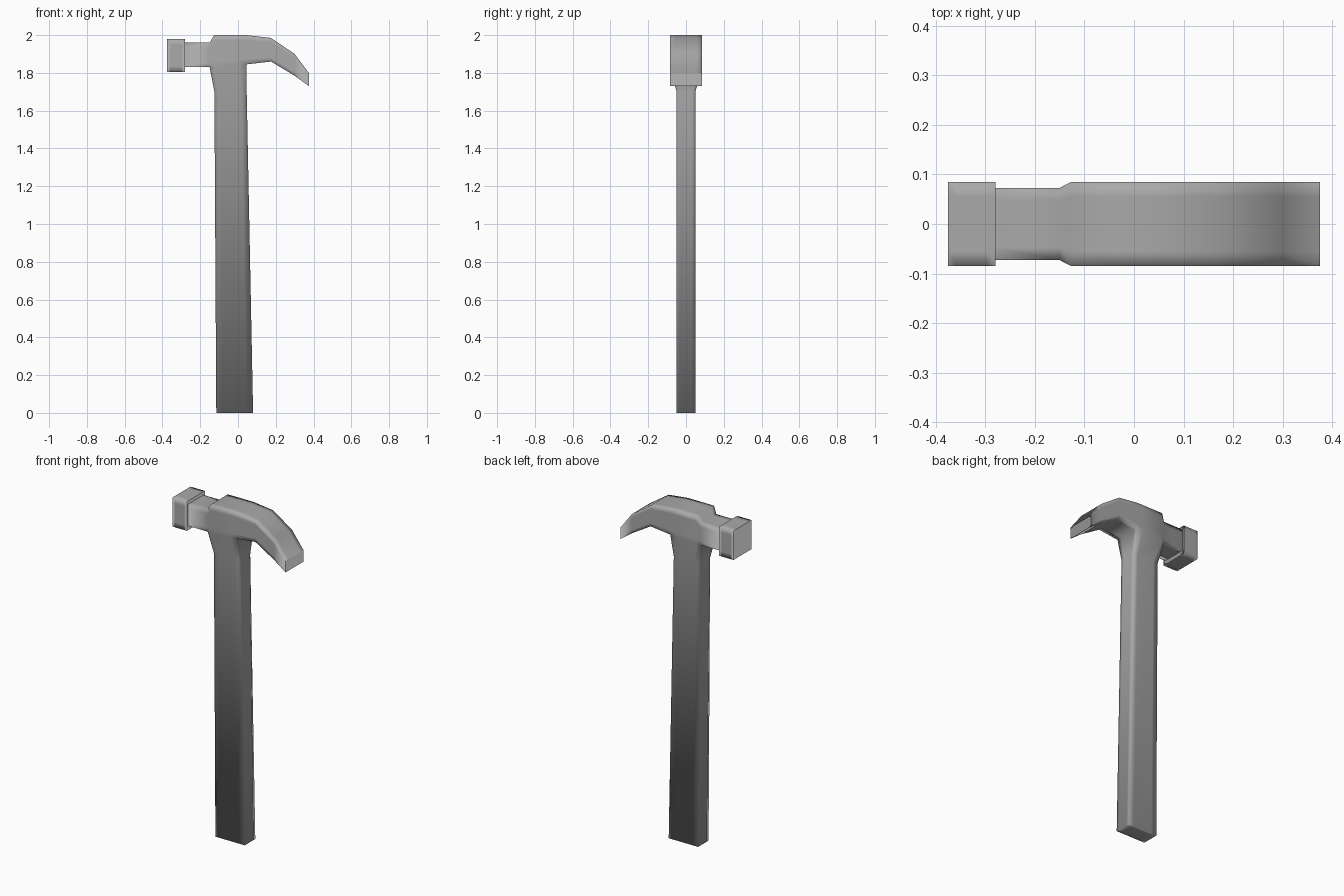
import bpy, bmesh

cube = bpy.data.objects.get("Cube")
if cube:
    bpy.data.objects.remove(cube, do_unlink=True)

grey = bpy.data.materials.new("grey_steel")
grey.use_nodes = True
colour = (0.4, 0.4, 0.4, 1)
grey.diffuse_color = colour
grey.node_tree.nodes["Principled BSDF"].inputs["Base Color"].default_value = colour

STEPS = (-1, -0.65, 0.65, 1)


def ring(bm, x, low, high, half):
    """Rectangular section with support points beside its corners."""
    mid, tall = (low + high) / 2, (high - low) / 2
    path = [(s, -1) for s in STEPS] + [(1, s) for s in STEPS[1:]]
    path += [(-s, 1) for s in STEPS[1:]] + [(-1, -s) for s in STEPS[1:-1]]
    return [bm.verts.new((x, y * half, mid + z * tall)) for y, z in path]


def cap(bm, verts):
    """Close an end with an inset panel so the rim shades softly."""
    face = bm.faces.new(verts)
    bmesh.ops.inset_region(bm, faces=[face], thickness=0.015)


def loft(bm, stations):
    """Join the sections; return the three underside faces of each span."""
    rings = [ring(bm, *s) for s in stations]
    under = []
    for a, b in zip(rings, rings[1:]):
        n = len(a)
        faces = [bm.faces.new((a[i], a[(i + 1) % n], b[(i + 1) % n], b[i]))
                 for i in range(n)]
        under.append(faces[:3])
    cap(bm, rings[0])
    cap(bm, rings[-1])
    return under


def finish(bm, name):
    bmesh.ops.recalc_face_normals(bm, faces=bm.faces)
    mesh = bpy.data.meshes.new(name)
    bm.to_mesh(mesh)
    bm.free()
    mesh.materials.append(grey)
    mesh.shade_smooth()
    obj = bpy.data.objects.new(name, mesh)
    bpy.context.collection.objects.link(obj)


def extrude_down(bm, faces, z, left, right, half):
    """Pull the faces down and fit them to a new rectangle."""
    new = bmesh.ops.extrude_face_region(bm, geom=faces)["geom"]
    bmesh.ops.delete(bm, geom=faces, context="FACES")
    verts = [v for v in new if isinstance(v, bmesh.types.BMVert)]
    columns = {}
    for v in verts:
        columns.setdefault(round(v.co.x, 4), []).append(v)
    xs = sorted(columns)
    for x, t in zip(xs, (0, 0.18, 0.82, 1)):
        widest = max(abs(v.co.y) for v in columns[x])
        for v in columns[x]:
            v.co = (left + t * (right - left), v.co.y / widest * half, z)
    return [f for f in new if isinstance(f, bmesh.types.BMFace)]


# Striking face
bm = bmesh.new()
loft(bm, [(x, 1.805, 1.98, 0.085) for x in (-0.375, -0.358, -0.297, -0.28)])
finish(bm, "striking_face")

# Neck, head and claw, with the collar and handle pulled from the underside
bm = bmesh.new()
under = loft(bm, [
    (-0.285, 1.83, 1.96, 0.073),
    (-0.15, 1.83, 1.96, 0.073),
    (-0.127, 1.832, 2.0, 0.085),
    (0.01, 1.843, 2.0, 0.085),
    (0.045, 1.845, 2.0, 0.085),
    (0.175, 1.86, 1.985, 0.085),
    (0.30, 1.785, 1.90, 0.085),
    (0.375, 1.73, 1.80, 0.085),
])
socket = under[1] + under[2] + under[3]
collar = extrude_down(bm, socket, 1.70, -0.125, 0.046, 0.05)
extrude_down(bm, collar, 0.0, -0.115, 0.08, 0.05)
finish(bm, "hammer_head_and_handle")
